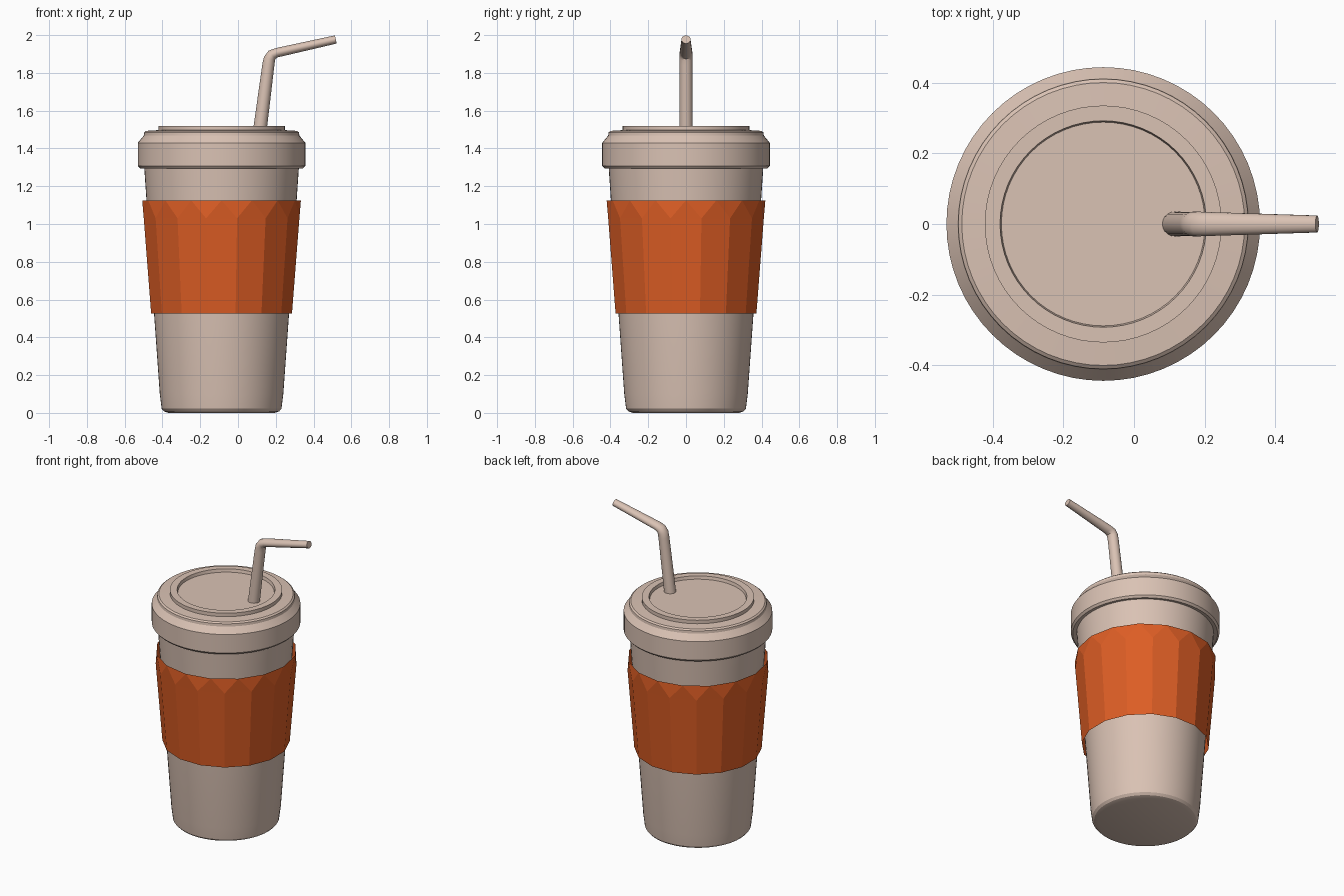
import bpy, bmesh, math
from mathutils import Vector

if "Cube" in bpy.data.objects:
    bpy.data.objects.remove(bpy.data.objects["Cube"])

CX = -0.087  # cup axis; the straw leans out to +x


def material(name, color):
    m = bpy.data.materials.new(name)
    m.diffuse_color = (*color, 1)
    m.use_nodes = True
    m.node_tree.nodes["Principled BSDF"].inputs["Base Color"].default_value = m.diffuse_color
    return m


beige = material("beige", (0.70, 0.54, 0.455))
orange = material("orange", (0.72, 0.11, 0.018))


def loft(name, rings, mat, cap_start=False, cap_end=False, angle=None):
    """Skin a list of point rings; smooth below the given angle."""
    bm = bmesh.new()
    loops = [[bm.verts.new(p) for p in ring] for ring in rings]
    n = len(loops[0])
    for a, b in zip(loops, loops[1:]):
        for i in range(n):
            j = (i + 1) % n
            bm.faces.new((a[i], a[j], b[j], b[i]))
    if cap_start:
        bm.faces.new(loops[0][::-1])
    if cap_end:
        bm.faces.new(loops[-1])
    bmesh.ops.recalc_face_normals(bm, faces=bm.faces)
    me = bpy.data.meshes.new(name)
    bm.to_mesh(me)
    bm.free()
    me.materials.append(mat)
    if angle:
        me.shade_smooth()
        me.set_sharp_from_angle(angle=math.radians(angle))
    ob = bpy.data.objects.new(name, me)
    bpy.context.collection.objects.link(ob)
    return ob


def circle(r, z, n=64, offset=0.0):
    return [(CX + r * math.cos(2 * math.pi * (i + offset) / n),
             r * math.sin(2 * math.pi * (i + offset) / n), z) for i in range(n)]


# Tapered cup body
cup = [(0.28, 0.0), (0.305, 0.008), (0.317, 0.022), (0.327, 0.10), (0.357, 0.52), (0.41, 1.31)]
loft("cup_body", [circle(r, z) for r, z in cup], beige, True, True, 30)

# Stepped lid with a raised rim and recessed centre
lid = [(0.405, 1.30), (0.432, 1.295), (0.4435, 1.308), (0.4435, 1.43), (0.412, 1.468), (0.41, 1.485),
       (0.40, 1.493), (0.335, 1.497), (0.335, 1.52), (0.292, 1.52), (0.288, 1.50)]
loft("lid", [circle(r, z) for r, z in lid], beige, True, True, 25)

# Faceted 16-sided sleeve; its top ring is turned half a step to make triangles
N = 16
bm = bmesh.new()
low, mid, top = ([bm.verts.new(p) for p in circle(r, z, N, o)]
                 for r, z, o in ((0.380, 0.525, 0.5), (0.420, 1.03, 0.5), (0.420, 1.125, 0.0)))
for i in range(N):
    j = (i + 1) % N
    bm.faces.new((low[i], low[j], mid[j], mid[i]))
    bm.faces.new((mid[i], top[j], top[i]))
    bm.faces.new((mid[i], mid[j], top[j]))
me = bpy.data.meshes.new("sleeve")
bm.to_mesh(me)
bm.free()
me.materials.append(orange)
bpy.context.collection.objects.link(bpy.data.objects.new("sleeve", me))

# Bent straw: x, z, half width in y, half width across the bend
path = [(0.115, 1.49, 0.035, 0.036), (0.161, 1.845, 0.034, 0.032), (0.167, 1.875, 0.035, 0.031),
        (0.180, 1.896, 0.035, 0.028), (0.206, 1.907, 0.034, 0.025), (0.518, 1.977, 0.024, 0.022)]
rings = []
for k, (x, z, ry, rn) in enumerate(path):
    p, q = path[max(k - 1, 0)], path[min(k + 1, len(path) - 1)]
    d = Vector((q[0] - p[0], 0, q[1] - p[1])).normalized()
    side = Vector((-d.z, 0, d.x))
    rings.append([Vector((x, 0, z)) + side * rn * math.cos(a) + Vector((0, ry * math.sin(a), 0))
                  for a in (2 * math.pi * i / 20 for i in range(20))])
loft("straw", rings, beige, True, True, 40)
